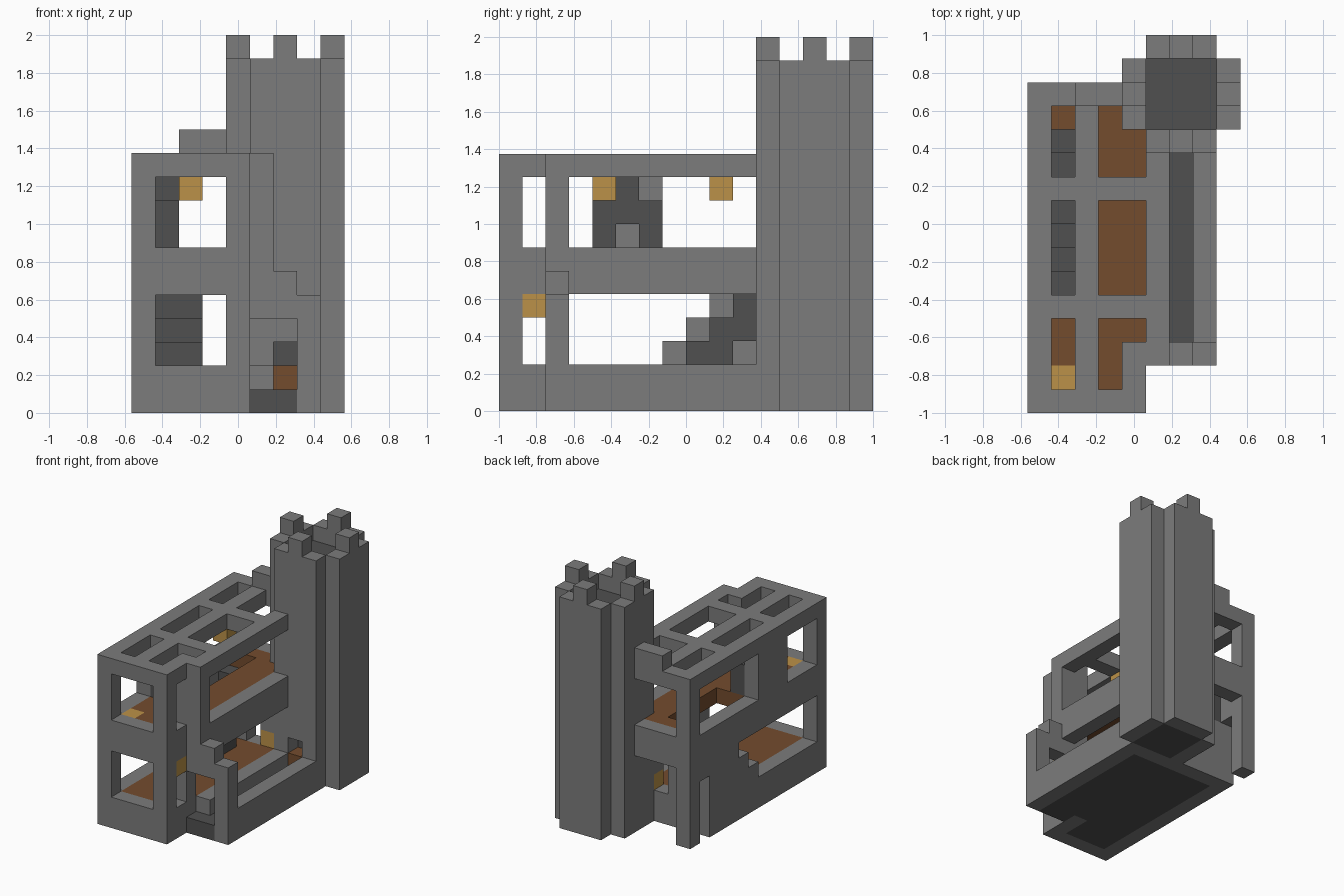
import bpy
import bmesh
from mathutils import Vector

cube = bpy.data.objects.get("Cube")
if cube:
    bpy.data.objects.remove(cube, do_unlink=True)

U = 0.125                              # size of one block
ORIGIN = Vector((-4.5, -8, 0))         # block grid corner
cells = {}                             # block position -> part name
part_colour = {}


def material(name, rgb):
    m = bpy.data.materials.new(name)
    m.use_nodes = True
    m.diffuse_color = (*rgb, 1)
    m.node_tree.nodes["Principled BSDF"].inputs["Base Color"].default_value = (*rgb, 1)
    return m


STONE = material("grey stone", (0.2, 0.2, 0.2))
DARK = material("dark stone", (0.08, 0.08, 0.08))
WOOD = material("brown wood", (0.172, 0.072, 0.027))
LAMP = material("amber lamp", (0.5, 0.285, 0.065))


def box(xs, ys, zs):
    """All blocks in inclusive ranges; a single number means one layer."""
    spans = [(s, s) if isinstance(s, int) else s for s in (xs, ys, zs)]
    a, b, c = (range(lo, hi + 1) for lo, hi in spans)
    return {(x, y, z) for x in a for y in b for z in c}


def part(name, colour, *blocks):
    part_colour[name] = colour
    for group in blocks:
        for cell in group:
            cells[cell] = name


# Foundation and ground floor
part("foundation", DARK, box((1, 4), (1, 10), 0), box((5, 6), (3, 10), 0),
     box((5, 6), 2, 0))
part("ground_floor", WOOD, box((1, 4), (1, 10), 1))

# Upper floor with the stair well left open
part("upper_floor", WOOD,
     box((1, 3), (1, 12), 6) | box(4, (3, 11), 6) - box(0, 0, 0))
for cell in box((1, 2), (7, 11), 6):
    del cells[cell]

# Long left wall: stepped lower window, two upper windows, rear doorway gap
left = box(0, (0, 13), (0, 10))
for step in range(3):
    left -= box(0, (1, 6 + step), 2 + step)
left -= box(0, (1, 3), (7, 9)) | box(0, (7, 12), (7, 9)) | box(0, 12, (0, 3))
part("left_wall", STONE, left)

# Front wall with a window on each storey
front = box((0, 4), 0, (0, 10))
for sill in (2, 7):
    front -= box((1, 3), 0, (sill, sill + 2))
part("front_wall", STONE, front)

# Side wall of the front bay
bay = box(4, (1, 2), (0, 10))
for sill in (2, 7):
    bay -= box(4, 1, (sill, sill + 2))
part("bay_wall", STONE, bay)

# Right wall with long openings
right = box(5, (2, 10), (1, 10))
for sill in (2, 7):
    right -= box(5, (3, 10), (sill, sill + 2))
right -= box(5, 2, (1, 3))
part("right_wall", STONE, right)

# Rear: lower wall set in, upper storey overhanging
part("rear_lower_wall", STONE, box((0, 4), 11, (0, 1)), box((1, 2), 11, (2, 3)),
     box(4, 11, (3, 5)))
part("rear_beam", STONE, box((1, 3), 13, (5, 6)))

# Roof slab pierced by slots
roof = box((0, 4), (0, 13), 10) | box(5, (2, 10), 10)
for start, end in ((1, 3), (5, 8), (10, 12)):
    roof -= box(1, (start, end), 10) | box((3, 4), (max(start, 3), end), 10)
roof -= box(3, (1, 2), 10)
part("roof", STONE, roof)
part("roof_parapet", STONE, box((2, 3), 13, 11))

# Side passage with its gate
part("passage_wall", STONE, box(7, (2, 10), (0, 1)), box(7, 2, (2, 4)))
part("gate_lintel", STONE, box((5, 6), 2, 4), box(6, 2, 5))

# Staircase, each step two blocks deep
part("staircase", DARK, box((1, 2), 7, 1),
     *[box((1, 2), 8 + s, (1 + s if s < 1 else s + 1, 2 + s)) for s in range(4)])

# Fireplace against the left wall
part("fireplace", DARK, box(1, (4, 6), (7, 8)) - box(1, 5, 7), box(1, 5, 9))

# Round-cornered tower with a dark core and crown blocks
shell = box((5, 7), (11, 15), (0, 14)) | box((4, 8), (12, 14), (0, 14))
core = box((5, 7), (12, 14), (0, 14))
part("tower_wall", STONE, shell - core - box(6, 11, (1, 2)))
part("tower_core", DARK, box((5, 7), (12, 14), (0, 13)))
part("tower_step", WOOD, box(6, 11, 1))
for cell in box((5, 7), (12, 14), 14):
    cells.pop(cell, None)
part("tower_crown", STONE, box(4, 13, 15), box(8, 13, 15), box(6, 11, 15), box(6, 15, 15))

# Lamps
for n, cell in enumerate(((1, 1, 6), (4, 1, 4), (2, 4, 9), (2, 9, 9), (4, 11, 2)), 1):
    part(f"lamp_{n}", LAMP, {cell})


def build(name):
    """Mesh the visible block sides of one part."""
    bm = bmesh.new()
    for cell in [c for c, owner in cells.items() if owner == name]:
        for axis in range(3):
            for sign in (-1, 1):
                near = list(cell)
                near[axis] += sign
                if tuple(near) in cells:
                    continue
                normal, a, b = Vector(), Vector(), Vector()
                normal[axis] = sign
                a[(axis + 1) % 3] = 0.5
                b[(axis + 2) % 3] = 0.5 * sign
                mid = Vector(cell) + Vector((0.5, 0.5, 0.5)) + normal * 0.5 + ORIGIN
                bm.faces.new([bm.verts.new((mid + p) * U)
                              for p in (-a - b, a - b, a + b, b - a)])
    bmesh.ops.remove_doubles(bm, verts=bm.verts, dist=0.001)
    mesh = bpy.data.meshes.new(name)
    bm.to_mesh(mesh)
    bm.free()
    mesh.materials.append(part_colour[name])
    bpy.context.collection.objects.link(bpy.data.objects.new(name, mesh))


for part_name in part_colour:
    build(part_name)
